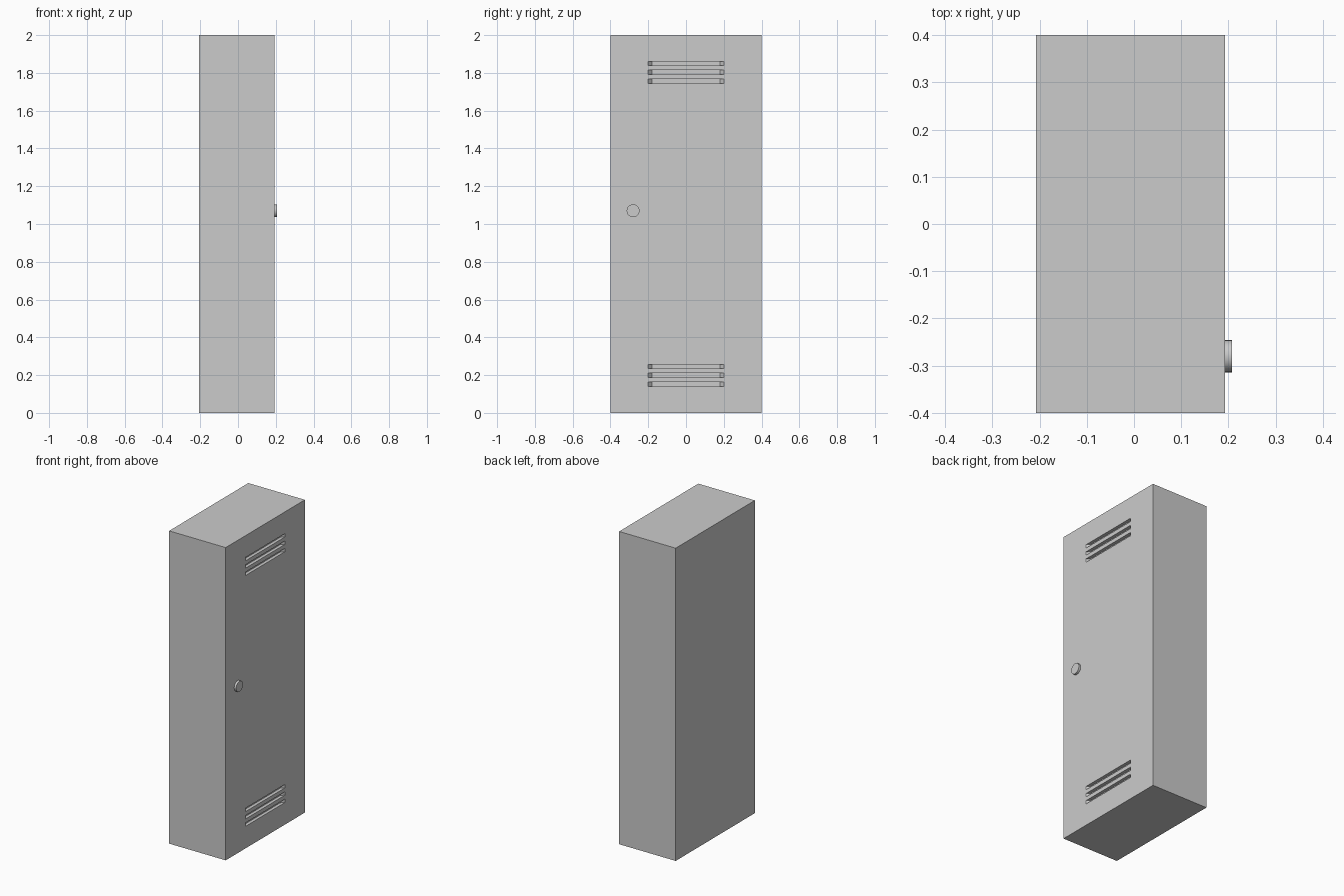
import bpy, bmesh, math

if "Cube" in bpy.data.objects:
    bpy.data.objects.remove(bpy.data.objects["Cube"])

FRONT, BACK = 0.193, -0.207   # door face and rear face along x
HALF_W, HEIGHT = 0.4, 2.0


def prism(bm, profile, z0, z1):
    """Extrude an xy profile from z0 up to z1."""
    face = bm.faces.new([bm.verts.new((x, y, z0)) for x, y in profile])
    top = bmesh.ops.extrude_face_region(bm, geom=[face])["geom"]
    verts = [v for v in top if isinstance(v, bmesh.types.BMVert)]
    bmesh.ops.translate(bm, verts=verts, vec=(0, 0, z1 - z0))


def make_object(name, bm):
    bmesh.ops.recalc_face_normals(bm, faces=bm.faces)
    mesh = bpy.data.meshes.new(name)
    bm.to_mesh(mesh)
    bm.free()
    obj = bpy.data.objects.new(name, mesh)
    bpy.context.collection.objects.link(obj)
    return obj


# cabinet body
bm = bmesh.new()
prism(bm, [(BACK, -HALF_W), (FRONT, -HALF_W), (FRONT, HALF_W), (BACK, HALF_W)], 0, HEIGHT)
body = make_object("cabinet_body", bm)

# vent slots: shallow recesses with slanted ends, three at top and three at bottom
slot = [(FRONT - 0.02, -0.18), (FRONT, -0.2), (FRONT + 0.02, -0.2),
        (FRONT + 0.02, 0.2), (FRONT, 0.2), (FRONT - 0.02, 0.18)]
bm = bmesh.new()
for base in (0.152, 1.756):
    for i in range(3):
        z = base + 0.047 * i
        prism(bm, slot, z - 0.011, z + 0.011)
cutter = make_object("vent_cutter", bm)
cutter.hide_render = True

# cut the vents into the door face
mod = body.modifiers.new("vents", 'BOOLEAN')
mod.operation = 'DIFFERENCE'
mod.solver = 'EXACT'
mod.object = cutter
bpy.context.view_layer.objects.active = body
bpy.ops.object.modifier_apply(modifier=mod.name)
bpy.data.objects.remove(cutter)

# round door knob
bpy.ops.mesh.primitive_cylinder_add(vertices=32, radius=0.034, depth=0.014,
                                    location=(FRONT + 0.007, -0.28, 1.07),
                                    rotation=(0, math.pi / 2, 0))
knob = bpy.context.object
knob.name = "door_knob"
bpy.ops.object.shade_smooth_by_angle(angle=math.radians(30))
